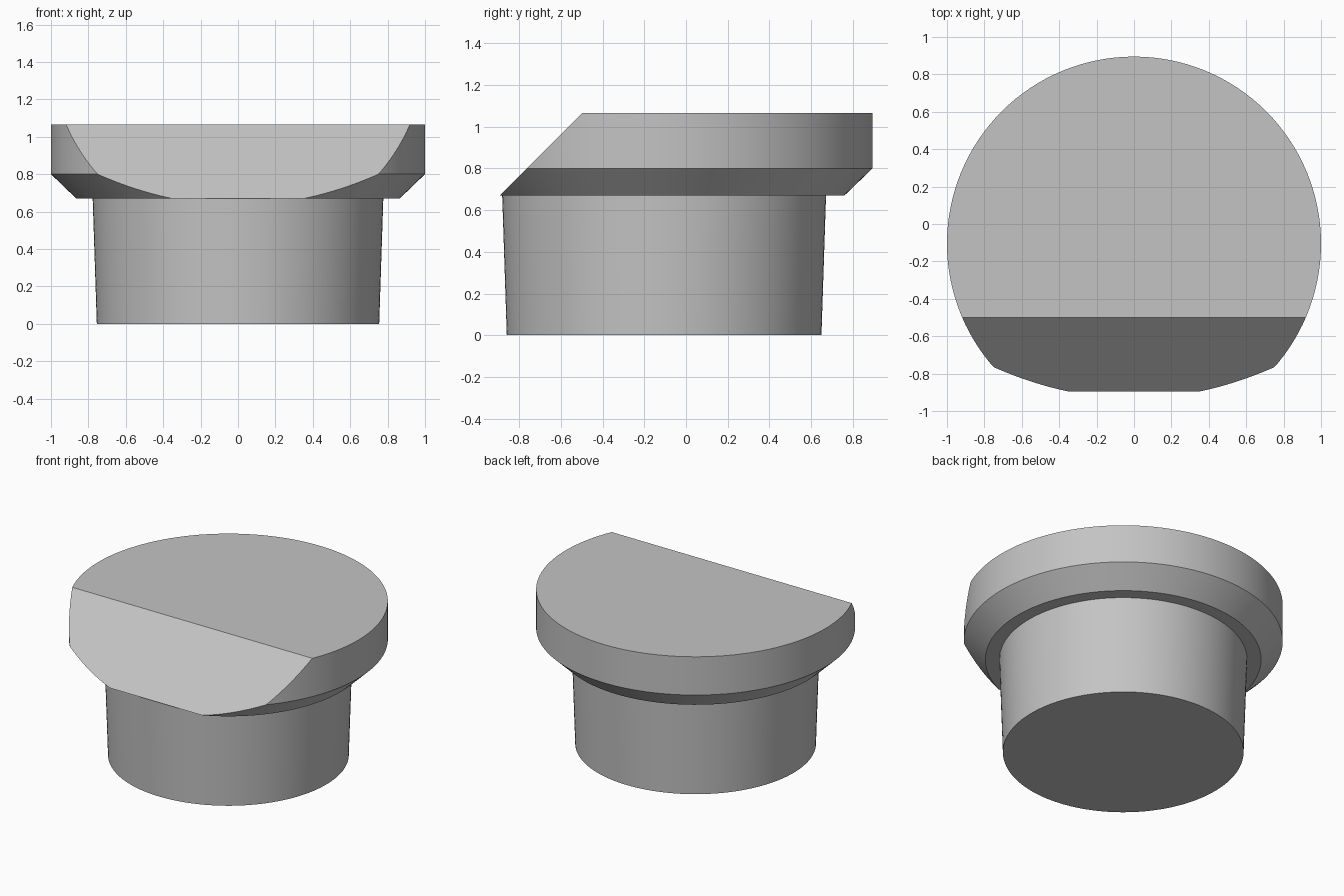
import bpy, bmesh, math
from mathutils import Vector

default = bpy.data.objects.get("Cube")
if default:
    bpy.data.objects.remove(default, do_unlink=True)

SEGMENTS = 128
AXIS_Y = -0.105        # the round body sits off centre because its front is cut away
TOP = 1.065
BEVEL_START = -0.5     # y where the sloped front face meets the top

# Plain grey material
grey = bpy.data.materials.new("plain_grey")
grey.use_nodes = True
colour = (0.55, 0.55, 0.55, 1)
grey.diffuse_color = colour
grey.node_tree.nodes["Principled BSDF"].inputs["Base Color"].default_value = colour

# Tapered stem, underside ledge, chamfer and rim as (radius, height)
profile = [(0.755, 0), (0.777, 0.67), (0.865, 0.67), (1, 0.8), (1, TOP)]

bm = bmesh.new()
verts = [bm.verts.new((r, AXIS_Y, z)) for r, z in profile]
edges = [bm.edges.new(pair) for pair in zip(verts, verts[1:])]
bmesh.ops.spin(bm, geom=verts + edges, cent=(0, AXIS_Y, 0), axis=(0, 0, 1),
               angle=math.tau, steps=SEGMENTS, use_merge=True)
bmesh.ops.remove_doubles(bm, verts=bm.verts[:], dist=0.0001)
bmesh.ops.holes_fill(bm, edges=bm.edges[:], sides=0)    # flat top and base

# Sloped front face: slice the head at 45 degrees and cap it
bmesh.ops.bisect_plane(bm, geom=bm.verts[:] + bm.edges[:] + bm.faces[:], dist=0.00001,
                       plane_co=(0, BEVEL_START, TOP),
                       plane_no=Vector((0, -1, 1)).normalized(), clear_outer=True)
bmesh.ops.holes_fill(bm, edges=bm.edges[:], sides=0)
bmesh.ops.recalc_face_normals(bm, faces=bm.faces[:])

mesh = bpy.data.meshes.new("button_body")
bm.to_mesh(mesh)
bm.free()
mesh.materials.append(grey)
body = bpy.data.objects.new("button_body", mesh)
bpy.context.collection.objects.link(body)

# Smooth round walls, crisp edges
bpy.ops.object.select_all(action="DESELECT")
body.select_set(True)
bpy.context.view_layer.objects.active = body
bpy.ops.object.shade_smooth_by_angle(angle=math.radians(30))
